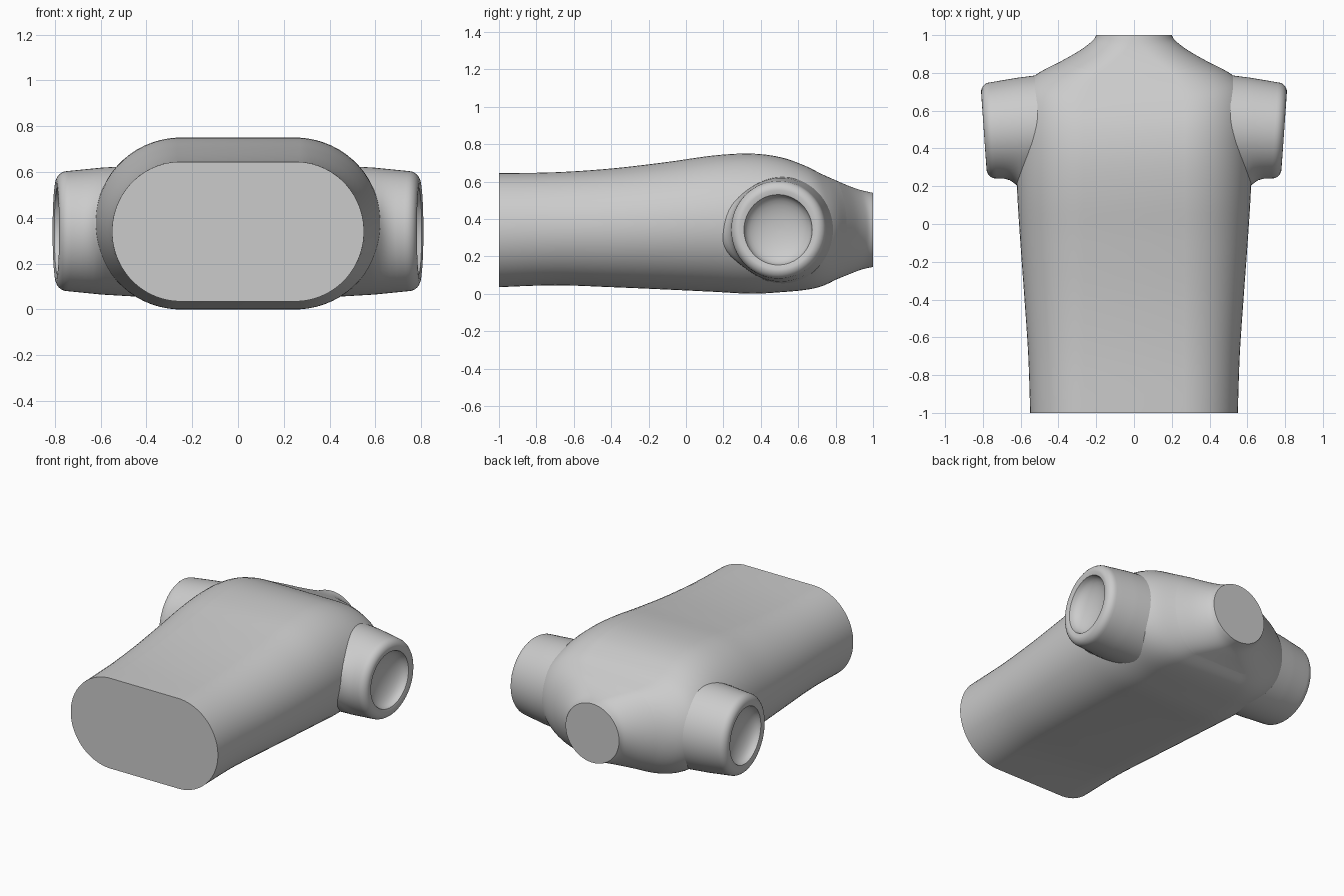
import bpy, bmesh, math

cube = bpy.data.objects.get("Cube")
if cube:
    bpy.data.objects.remove(cube, do_unlink=True)

grey = bpy.data.materials.new("plain grey")
grey.use_nodes = True
colour = (0.6, 0.6, 0.6, 1)
grey.diffuse_color = colour
grey.node_tree.nodes["Principled BSDF"].inputs["Base Color"].default_value = colour

SIDES = 64
STEPS = 5


def loft(name, rings, cap_start, cap_end):
    """Skin a list of closed rings into one smooth object."""
    bm = bmesh.new()
    rows = [[bm.verts.new(p) for p in ring] for ring in rings]
    for a, b in zip(rows, rows[1:]):
        for i in range(len(a)):
            j = (i + 1) % len(a)
            bm.faces.new((a[i], a[j], b[j], b[i]))
    if cap_start:
        bm.faces.new(rows[0])
    if cap_end:
        bm.faces.new(rows[-1])
    bmesh.ops.recalc_face_normals(bm, faces=bm.faces)
    mesh = bpy.data.meshes.new(name)
    bm.to_mesh(mesh)
    bm.free()
    mesh.materials.append(grey)
    obj = bpy.data.objects.new(name, mesh)
    bpy.context.collection.objects.link(obj)
    bpy.ops.object.select_all(action='DESELECT')
    obj.select_set(True)
    bpy.context.view_layer.objects.active = obj
    bpy.ops.object.shade_smooth_by_angle(angle=math.radians(40))
    return obj


def smooth_keys(keys):
    """Catmull-Rom interpolation through the section keys."""
    out = []
    for i in range(len(keys) - 1):
        p0, p1, p2, p3 = (keys[min(max(i + k, 0), len(keys) - 1)] for k in (-1, 0, 1, 2))
        for s in range(STEPS):
            t = s / STEPS
            out.append([b + t * (c - a) / 2 + t * t * (a - 2.5 * b + 2 * c - d / 2)
                        + t ** 3 * (1.5 * (b - c) + (d - a) / 2)
                        for a, b, c, d in zip(p0, p1, p2, p3)])
    return out + [keys[-1]]


def section(y, half, low, high, flat, bend):
    """Flat-topped oval whose sides sweep back by the bend amount."""
    ring = []
    for i in range(SIDES):
        a = math.tau * (i + 0.5) / SIDES
        x = math.cos(a) * (half - flat) + math.copysign(flat, math.cos(a))
        z = (low + high) / 2 + math.sin(a) * (high - low) / 2
        ring.append((x, y + bend * (x / half) ** 2, z))
    return ring


# Torso and neck sections: y, half width, bottom, top, flat half width, bend
torso_keys = [
    (-1.0, .55, .035, .645, .25, 0),
    (-.7, .56, .045, .65, .25, 0),
    (-.4, .58, .035, .67, .25, 0),
    (-.1, .602, .022, .705, .25, 0),
    (.15, .618, .01, .74, .25, 0),
    (.35, .625, 0, .75, .25, 0),
    (.5, .625, .008, .73, .25, .04),
    (.62, .6, .02, .685, .25, .08),
    (.71, .52, .04, .64, .22, .08),
    (.785, .39, .075, .607, .17, .075),
]
neck_keys = [
    torso_keys[-1],
    (.87, .285, .105, .575, .08, .05),
    (.94, .22, .13, .553, .02, .03),
    (1.0, .2, .143, .54, 0, 0),
]
loft("torso", [section(*k) for k in smooth_keys(torso_keys)], True, False)
loft("neck", [section(*k) for k in smooth_keys(neck_keys)], False, True)

# Sleeve profile: distance along the axis from the rim, radius, front flare
profile = [(-.37, .287, .09), (-.2, .277, .09), (-.17, .274, .06), (-.15, .272, .03),
           (-.12, .269, .008), (-.09, .266, 0), (-.05, .262, 0)]
for i in range(1, 7):
    a = math.pi / 2 * i / 6
    profile.append((-.05 + .05 * math.sin(a), .212 + .05 * math.cos(a), 0))
profile.append((-.006, .188, 0))
# Hollow socket bowl
for i in range(1, 9):
    a = math.pi / 2 * i / 8.2
    profile.append((-.01 - .08 * math.sin(a), .185 * math.cos(a), 0))

TILT = .07
for side, name in ((1, "left_sleeve"), (-1, "right_sleeve")):
    rings = []
    for along, radius, flare in profile:
        ring = []
        for i in range(SIDES):
            a = math.tau * i / SIDES
            c, s = math.cos(a), math.sin(a)
            across = radius * c * .97 - flare * max(0, -c) ** 6
            x = .795 + along + TILT * across
            y = .492 - TILT * along + across
            ring.append((side * x, y, .342 + radius * s))
        rings.append(ring)
    loft(name, rings, True, True)
